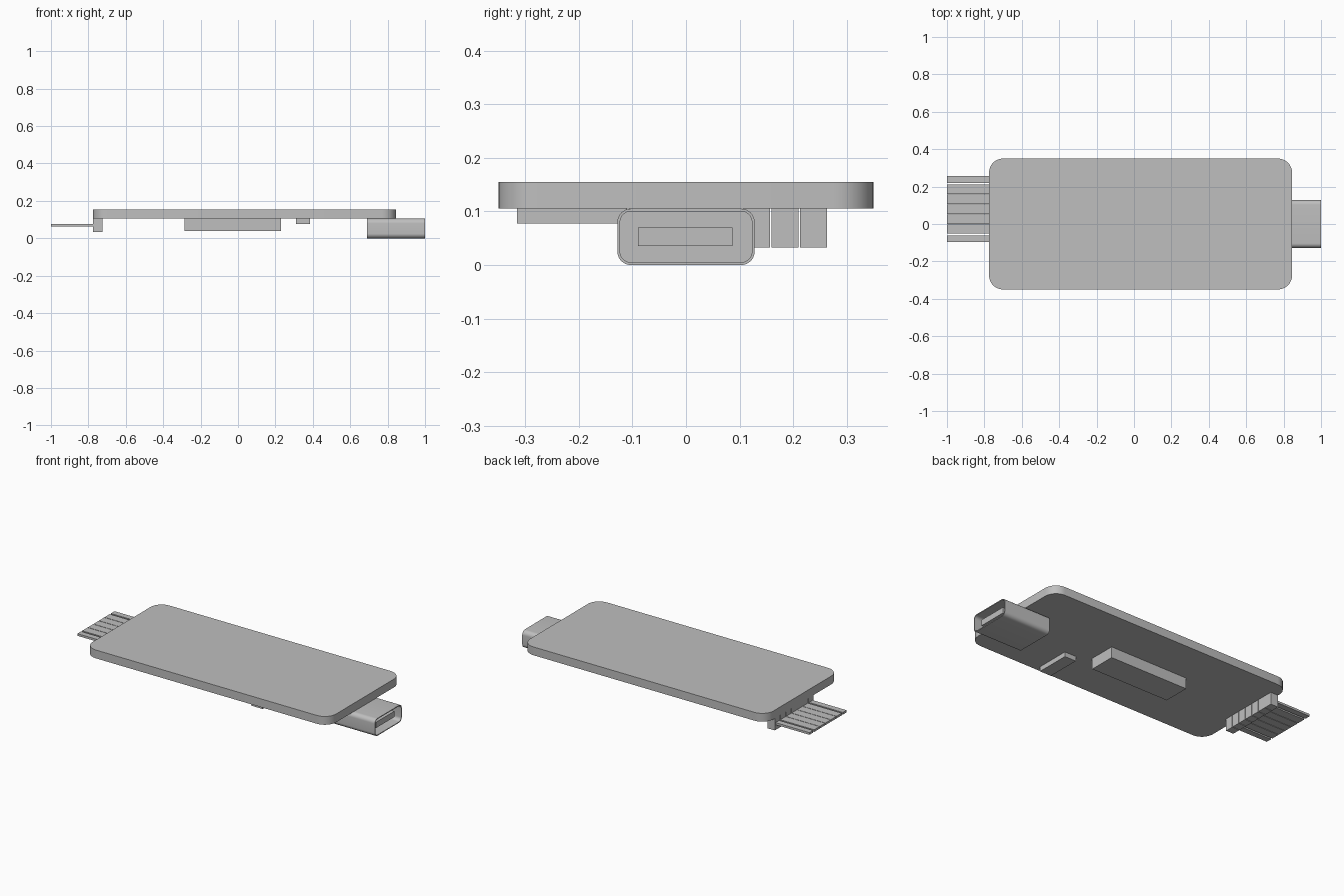
import bpy
import bmesh
from math import cos, sin, pi, radians

cube = bpy.data.objects.get("Cube")
if cube:
    bpy.data.objects.remove(cube, do_unlink=True)

grey = bpy.data.materials.new("plain_grey")
grey.use_nodes = True
color = (0.52, 0.52, 0.52, 1)
grey.diffuse_color = color
grey.node_tree.nodes["Principled BSDF"].inputs["Base Color"].default_value = color


def finish(bm, name, smooth=False):
    bmesh.ops.recalc_face_normals(bm, faces=bm.faces)
    mesh = bpy.data.meshes.new(name)
    bm.to_mesh(mesh)
    bm.free()
    mesh.materials.append(grey)
    obj = bpy.data.objects.new(name, mesh)
    bpy.context.collection.objects.link(obj)
    if smooth:
        bpy.ops.object.select_all(action='DESELECT')
        obj.select_set(True)
        bpy.context.view_layer.objects.active = obj
        bpy.ops.object.shade_smooth_by_angle(angle=radians(30))
    return obj


def box(name, x, y, z):
    bm = bmesh.new()
    bmesh.ops.create_cube(bm, size=1)
    for v in bm.verts:
        v.co = [lo + (c + 0.5) * (hi - lo) for c, (lo, hi) in zip(v.co, (x, y, z))]
    return finish(bm, name)


def rounded_rect(u, v, r, steps=8):
    """Counter-clockwise outline with rounded corners."""
    points = []
    corners = [(u[1] - r, v[1] - r), (u[0] + r, v[1] - r),
               (u[0] + r, v[0] + r), (u[1] - r, v[0] + r)]
    for i, (cu, cv) in enumerate(corners):
        for k in range(steps + 1):
            a = (i + k / steps) * pi / 2
            points.append((cu + r * cos(a), cv + r * sin(a)))
    return points


def loft(name, rings):
    """Skin a list of equal-length rings and cap both ends."""
    bm = bmesh.new()
    loops = [[bm.verts.new(p) for p in ring] for ring in rings]
    n = len(loops[0])
    for a, b in zip(loops, loops[1:]):
        for i in range(n):
            j = (i + 1) % n
            bm.faces.new((a[i], a[j], b[j], b[i]))
    bm.faces.new(loops[0])
    bm.faces.new(loops[-1])
    return finish(bm, name, smooth=True)


# Circuit board with rounded corners
outline = rounded_rect((-0.775, 0.845), (-0.35, 0.35), 0.075)
loft("circuit_board", [[(x, y, z) for x, y in outline] for z in (0.105, 0.155)])

# Hollow connector shell, open towards +x
outer = rounded_rect((-0.128, 0.128), (0, 0.105), 0.025)
inner = rounded_rect((-0.123, 0.123), (0.005, 0.1), 0.02)
loft("connector_shell", [[(x, y, z) for y, z in ring] for x, ring in
                         ((0.69, outer), (1, outer), (1, inner), (0.75, inner))])
box("connector_tongue", (0.745, 0.98), (-0.09, 0.087), (0.035, 0.07))

# Chips on the underside
box("main_chip", (-0.285, 0.23), (-0.07, 0.09), (0.04, 0.107))
box("small_chip", (0.31, 0.385), (-0.315, -0.11), (0.077, 0.107))

# Header blocks and flat pins; the two end pins are narrower
PITCH, COUNT = 0.053, 7
for i in range(COUNT):
    y = -0.08 + i * PITCH
    box(f"header_block_{i + 1}", (-0.775, -0.725), (y - 0.025, y + 0.025), (0.033, 0.107))
    half = 0.0175 if i in (0, COUNT - 1) else 0.025
    box(f"header_pin_{i + 1}", (-1, -0.77), (y - half, y + half), (0.064, 0.077))
